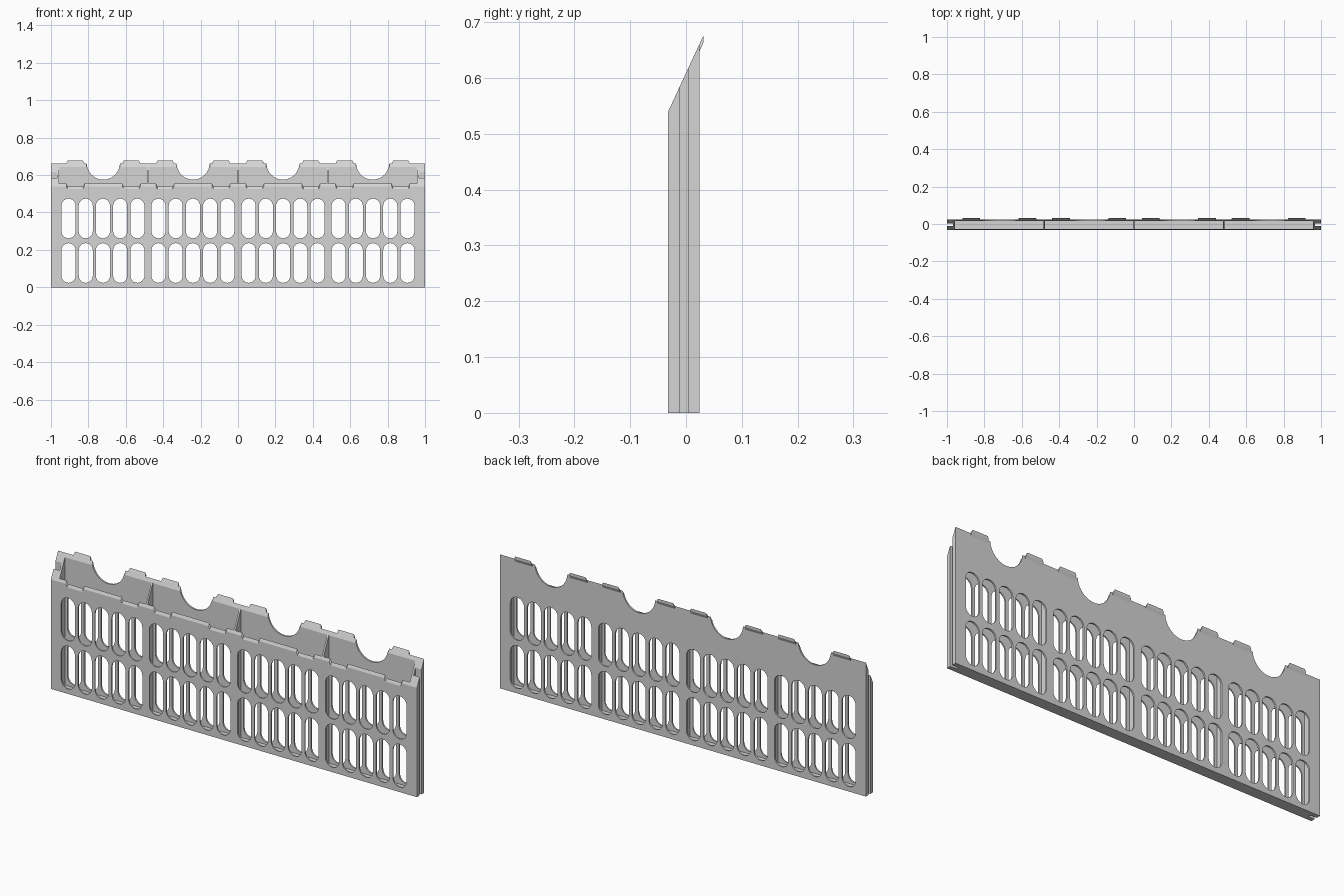
import bpy, bmesh, math

if "Cube" in bpy.data.objects:
    bpy.data.objects.remove(bpy.data.objects["Cube"])

grey = bpy.data.materials.new("light_grey")
grey.diffuse_color = (0.66, 0.66, 0.66, 1)
grey.use_nodes = True
grey.node_tree.nodes["Principled BSDF"].inputs["Base Color"].default_value = grey.diffuse_color

SLOPE = 2.16                       # rake of the top edge, z per y
Y_FRONT, Y_BACK = -0.032, 0.0242
FRONT_IN, BACK_IN = -0.0255, 0.016  # inner faces of the two walls
BAYS = (-0.722, -0.241, 0.241, 0.722)
CUTS = (-0.72, -0.24, 0.24, 0.72)
TAB_X = [c + s * 0.15 for c in CUTS for s in (-1, 1)]


def top(y):
    return 0.54 + SLOPE * (y - Y_FRONT)


def finish(name, bm):
    bmesh.ops.remove_doubles(bm, verts=bm.verts, dist=1e-5)
    bmesh.ops.recalc_face_normals(bm, faces=bm.faces)
    me = bpy.data.meshes.new(name)
    bm.to_mesh(me)
    bm.free()
    me.materials.append(grey)
    ob = bpy.data.objects.new(name, me)
    bpy.context.collection.objects.link(ob)
    bpy.ops.object.select_all(action='DESELECT')
    ob.select_set(True)
    bpy.context.view_layer.objects.active = ob
    bpy.ops.object.shade_smooth_by_angle(angle=math.radians(18))
    return ob


def prism(name, profile, x0, x1, taper=None):
    """Extrude a (y, z) profile along x; taper insets the ends by height."""
    bm = bmesh.new()
    taper = taper or (lambda z: 0)
    a = [bm.verts.new((x0 + taper(z), y, z)) for y, z in profile]
    b = [bm.verts.new((x1 - taper(z), y, z)) for y, z in profile]
    bm.faces.new(a)
    bm.faces.new(b)
    n = len(a)
    for i in range(n):
        j = (i + 1) % n
        bm.faces.new((a[i], a[j], b[j], b[i]))
    return finish(name, bm)


def slot(cx, z0, z1, r=0.0375, n=12):
    pts = []
    for zc, start in ((z1 - r, 0), (z0 + r, math.pi)):
        for i in range(n + 1):
            t = start + math.pi * i / n
            pts.append((cx + r * math.cos(t), zc + r * math.sin(t)))
    return pts


def wall(name, outline, y0, y1, rake):
    """Slotted wall from an (x, z) outline; rake(y, z) slants its top edge."""
    loops = [outline]
    for c in BAYS:
        for k in range(-2, 3):
            for z0, z1 in ((0.024, 0.236), (0.262, 0.474)):
                loops.append(slot(c + k * 0.092, z0, z1))
    cu = bpy.data.curves.new(name, 'CURVE')
    cu.dimensions = '2D'
    cu.fill_mode = 'BOTH'
    cu.extrude = (y1 - y0) / 2
    for pts in loops:
        sp = cu.splines.new('POLY')
        sp.points.add(len(pts) - 1)
        for p, (x, z) in zip(sp.points, pts):
            p.co = (x, z, 0, 1)
        sp.use_cyclic_u = True
    tmp = bpy.data.objects.new(name + "_curve", cu)
    bpy.context.collection.objects.link(tmp)
    dg = bpy.context.evaluated_depsgraph_get()
    me = bpy.data.meshes.new_from_object(tmp.evaluated_get(dg))
    bm = bmesh.new()
    bm.from_mesh(me)
    bpy.data.objects.remove(tmp)
    bpy.data.curves.remove(cu)
    bpy.data.meshes.remove(me)
    for v in bm.verts:
        x, z, d = v.co
        y = (y0 + y1) / 2 - d
        v.co = (x, y, rake(y, z))
    return finish(name, bm)


# Front wall: low rim with shallow notches
outline = [(-1, 0), (1, 0), (1, 0.54)]
for x in reversed(TAB_X):
    outline += [(x + 0.048, 0.54), (x + 0.041, 0.525),
                (x - 0.041, 0.525), (x - 0.048, 0.54)]
outline.append((-1, 0.54))
wall("front_wall", outline, Y_FRONT, FRONT_IN,
     lambda y, z: z + SLOPE * (y - Y_FRONT) if z > 0.5 else z)

# Back wall: tall, with round cut-outs along the top
zt = top(Y_BACK)
outline = [(-1, 0), (1, 0), (1, zt)]
for c in reversed(CUTS):
    for i in range(25):
        t = math.pi * i / 24
        z = zt + 0.006 - 0.092 * math.sin(t)
        outline.append((c + 0.089 * math.cos(t), z if 0 < i < 24 else zt))
outline.append((-1, zt))
wall("back_wall", outline, BACK_IN, Y_BACK, lambda y, z: min(z, top(y)))

# Dividers between bays, following the rake
for i, x in enumerate((-0.962, -0.481, 0, 0.481, 0.962)):
    w = 0.005 if abs(x) > 0.9 else 0.004
    prism(f"divider_{i + 1}", [(FRONT_IN, 0.0), (BACK_IN, 0.0),
          (BACK_IN, top(BACK_IN)), (FRONT_IN, top(FRONT_IN))], x - w, x + w)

# Floor closing the bottom
prism("floor", [(FRONT_IN, 0), (BACK_IN, 0), (BACK_IN, 0.012), (FRONT_IN, 0.012)],
      -0.957, 0.957)

# End flanges leaving a vertical groove at each side
for side, x0, x1 in (("left", -1, -0.967), ("right", 0.967, 1)):
    for part, y0, y1 in (("front", FRONT_IN, -0.011), ("back", 0.004, BACK_IN)):
        prism(f"{side}_{part}_flange",
              [(y0, 0), (y1, 0), (y1, top(y1)), (y0, top(y0))], x0, x1)

# Locating tabs on the back top edge
for i, x in enumerate(TAB_X):
    prism(f"tab_{i + 1}", [(Y_BACK, zt), (0.0315, 0.677), (0.0315, 0.664), (Y_BACK, 0.648)],
          x - 0.048, x + 0.048, lambda z: max(0, z - 0.662) * 0.45)
